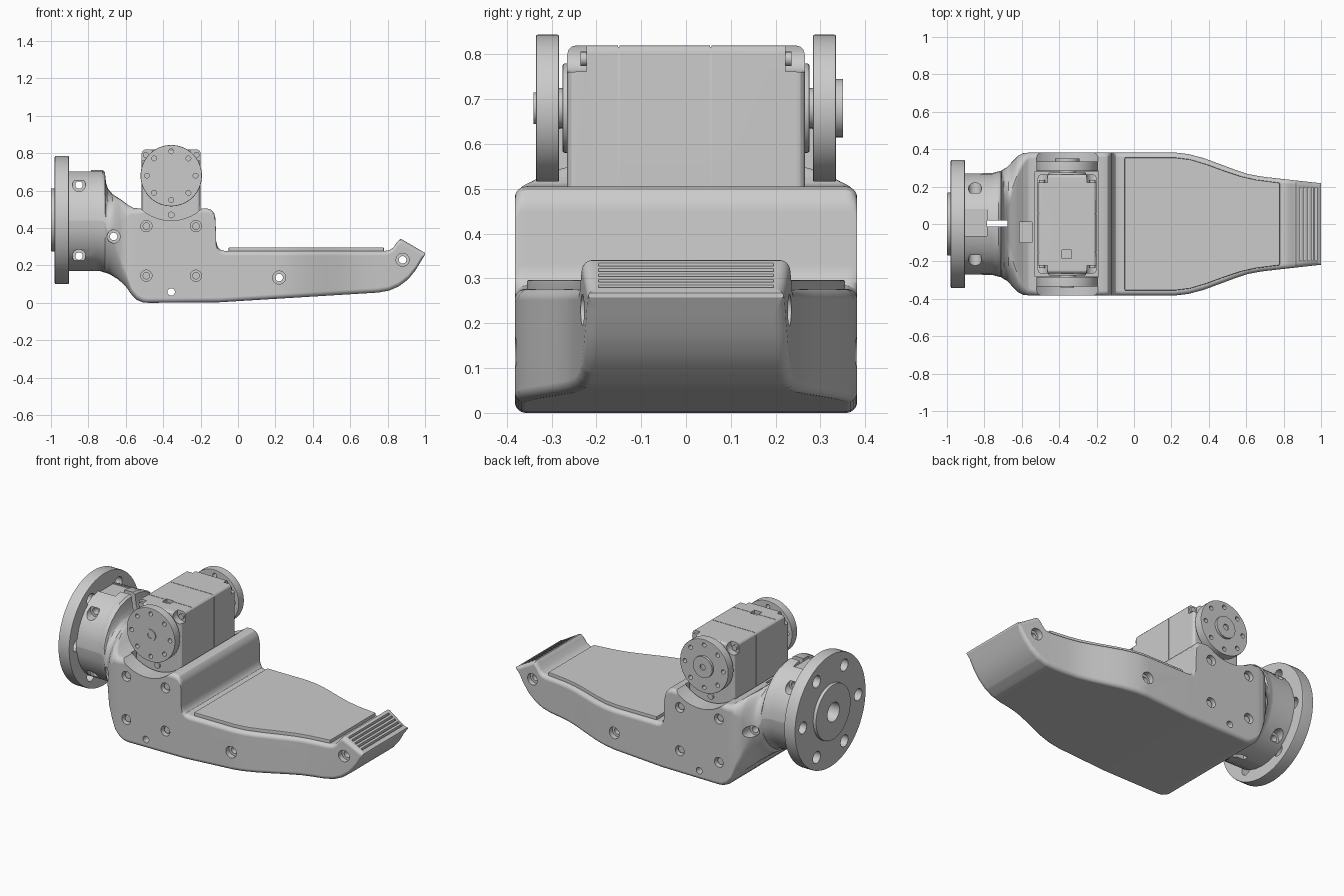
import bpy, bmesh
from math import sin, cos, pi, radians
from mathutils import Matrix, Vector

if "Cube" in bpy.data.objects:
    bpy.data.objects.remove(bpy.data.objects["Cube"])


def make(name, bm):
    bmesh.ops.recalc_face_normals(bm, faces=bm.faces)
    me = bpy.data.meshes.new(name)
    bm.to_mesh(me)
    bm.free()
    ob = bpy.data.objects.new(name, me)
    bpy.context.collection.objects.link(ob)
    return ob


def activate(ob):
    bpy.ops.object.select_all(action='DESELECT')
    ob.select_set(True)
    bpy.context.view_layer.objects.active = ob


def bevel(ob, width, segments=3):
    m = ob.modifiers.new("Bevel", 'BEVEL')
    m.width, m.segments, m.limit_method = width, segments, 'ANGLE'
    activate(ob)
    bpy.ops.object.modifier_apply(modifier=m.name)
    return ob


def box(name, x0, x1, y0, y1, z0, z1):
    bm = bmesh.new()
    bmesh.ops.create_cube(bm, size=1)
    for v in bm.verts:
        v.co = Vector(((x0 + x1) / 2 + v.co.x * (x1 - x0),
                       (y0 + y1) / 2 + v.co.y * (y1 - y0),
                       (z0 + z1) / 2 + v.co.z * (z1 - z0)))
    return make(name, bm)


def cyl(name, axis, a, b, u, w, r, seg=24):
    """Cylinder from a to b on the x or y axis; u, w are the other two coordinates."""
    bm = bmesh.new()
    bmesh.ops.create_cone(bm, cap_ends=True, segments=seg, radius1=r, radius2=r, depth=abs(b - a))
    m = (a + b) / 2
    if axis == 'x':
        mat = Matrix.Translation((m, u, w)) @ Matrix.Rotation(pi / 2, 4, 'Y')
    else:
        mat = Matrix.Translation((u, m, w)) @ Matrix.Rotation(pi / 2, 4, 'X')
    bmesh.ops.transform(bm, matrix=mat, verts=bm.verts)
    return make(name, bm)


def cut(ob, cutter):
    m = ob.modifiers.new("Cut", 'BOOLEAN')
    m.operation, m.solver, m.object = 'DIFFERENCE', 'EXACT', cutter
    activate(ob)
    bpy.ops.object.modifier_apply(modifier=m.name)
    bpy.data.objects.remove(cutter)


def smooth(ob):
    activate(ob)
    bpy.ops.object.shade_smooth_by_angle(angle=radians(30))
    m = ob.modifiers.new("Normals", 'WEIGHTED_NORMAL')
    m.keep_sharp = True


def lerp(table, x):
    if x <= table[0][0]:
        return table[0][1]
    for (x0, v0), (x1, v1) in zip(table, table[1:]):
        if x <= x1:
            return v0 + (v1 - v0) * (x - x0) / (x1 - x0)
    return table[-1][1]


# Foot body: rounded-rectangle sections lofted along x
top = [(-.91, .71), (-.725, .71), (-.712, .70), (-.705, .64), (-.695, .61), (-.67, .58),
       (-.63, .555), (-.59, .525), (-.56, .508), (-.53, .505), (-.165, .505), (-.142, .497),
       (-.127, .478), (-.12, .45), (-.117, .33), (-.11, .302), (-.095, .284), (-.07, .277),
       (.78, .277), (.81, .282), (.832, .297), (.85, .325), (.866, .341), (.875, .34), (1, .267)]
low = [(-.91, .17), (-.74, .17), (-.69, .155), (-.64, .125), (-.6, .088), (-.57, .045),
       (-.54, .015), (-.51, .003), (-.48, 0), (-.1, .003), (.75, .055), (.81, .066),
       (.86, .088), (.91, .126), (.95, .175), (.98, .225), (1, .257)]
half = [(-.91, .27), (-.76, .272), (-.71, .285), (-.68, .305), (-.65, .335), (-.62, .365),
        (-.595, .378), (-.56, .382), (.22, .382), (.29, .374), (.37, .353), (.46, .32), (.54, .29),
        (.61, .267), (.68, .254), (.8, .24), (1, .218)]
radius = [(-.91, .27), (-.71, .27), (-.66, .2), (-.62, .11), (-.57, .04), (-.5, .025), (1, .025)]
xs = sorted({p[0] for t in (top, low, half, radius) for p in t})
bm = bmesh.new()
rings = []
for x in xs:
    z0, z1, h = lerp(low, x), lerp(top, x), lerp(half, x)
    r = min(lerp(radius, x), h - .0005, (z1 - z0) / 2 - .0005)
    ring = []
    for q, (sy, sz) in enumerate([(1, 1), (-1, 1), (-1, -1), (1, -1)]):
        cy = sy * (h - r)
        cz = z1 - r if sz > 0 else z0 + r
        for i in range(9):
            a = (q + i / 8) * pi / 2
            ring.append(bm.verts.new((x, cy + r * cos(a), cz + r * sin(a))))
    rings.append(ring)
for r0, r1 in zip(rings, rings[1:]):
    for i in range(36):
        j = (i + 1) % 36
        bm.faces.new((r0[i], r0[j], r1[j], r1[i]))
bm.faces.new(rings[0])
bm.faces.new(rings[-1])
body = make("foot_body", bm)

# Motor pocket, cable slot and connector recesses
MX, MZ = -.357, .68
cut(body, box("cutter", -.53, -.19, -.28, .28, .1, 1))
cut(body, cyl("cutter", 'y', -.5, .5, MX, MZ, .24, 64))
cut(body, box("cutter", -.785, -.675, -.013, .02, -.2, 1))
cut(body, box("cutter", -.93, -.785, -.065, .08, .69, 1))
cut(body, box("cutter", -.613, -.546, -.1, .01, .46, 1))

# Counterbored cross holes (x, z, depth of counterbore floor)
for x, z, y in [(-.85, .63, .165), (-.85, .25, .165), (-.665, .355, .28), (.22, .135, .35), (.88, .23, .2)]:
    cut(body, cyl("cutter", 'y', -.5, .5, x, z, .02))
    for s in (-1, 1):
        cut(body, cyl("cutter", 'y', s * y, s * .5, x, z, .035))
cut(body, cyl("cutter", 'y', -.5, .5, MX, .058, .02))

# Motor mounting screws
for x in (-.49, -.225):
    for z in (.41, .145):
        for s in (-1, 1):
            cut(body, cyl("cutter", 'y', s * .345, s * .5, x, z, .03))
            smooth(cyl("mount_screw", 'y', s * .34, s * .365, x, z, .02, 16))

# Toe grip grooves across the sloping face
for i in range(5):
    x = .89 + i * .021
    z = lerp(top, x)
    cut(body, box("cutter", x - .005, x + .005, -.195, .195, z - .012, z + .03))
smooth(body)

# Sole pad
edge = [(-.05, .355), (.22, .355), (.3, .345), (.39, .318), (.48, .285), (.57, .255), (.65, .237), (.78, .22)]
bm = bmesh.new()
f = bm.faces.new([bm.verts.new((x, y, .26)) for x, y in edge]
                 + [bm.verts.new((x, -y, .26)) for x, y in reversed(edge)])
ext = bmesh.ops.extrude_face_region(bm, geom=[f])
bmesh.ops.translate(bm, vec=(0, 0, .037), verts=[v for v in ext["geom"] if isinstance(v, bmesh.types.BMVert)])
smooth(bevel(make("top_pad", bm), .005, 2))

# Ankle flange with bolt circle, hub and bore
FZ = .443
flange = bevel(cyl("ankle_flange", 'x', -.98, -.904, 0, FZ, .343, 96), .006, 2)
for i in range(6):
    a = i * pi / 3
    cut(flange, cyl("cutter", 'x', -1.1, -.8, .268 * cos(a), FZ + .268 * sin(a), .036))
hub = bevel(cyl("flange_hub", 'x', -1, -.975, 0, FZ, .168, 64), .004, 2)
for ob in (flange, hub):
    cut(ob, cyl("cutter", 'x', -1.1, -.8, 0, FZ, .058, 32))
    smooth(ob)

# Motor housing with seams, corner pockets and top socket
motor = bevel(box("motor_housing", -.515, -.2, -.265, .265, .105, .82), .02)
for y in (-.15, .055):
    seam = box("cutter", -.6, -.1, y - .0015, y + .0015, .817, .9)
    cut(motor, seam)
    for x in (-.516, -.199):
        cut(motor, box("cutter", x - .003, x + .003, y - .0015, y + .0015, .1, .9))
for x in (-.505, -.21):
    for s in (-1, 1):
        cut(motor, cyl("cutter", 'y', s * .222, s * .3, x, .805, .045))
cut(motor, box("cutter", -.385, -.335, -.185, -.14, .80, .9))
smooth(motor)

# Motor end caps, corner screws and output discs on both sides
for s, outer in ((-1, .34), (1, .35)):
    smooth(bevel(cyl("motor_end_cap", 'y', s * .25, s * .276, MX, MZ, .1, 48), .006, 2))
    smooth(cyl("output_shaft", 'y', s * .25, s * .3, MX, MZ, .045, 32))
    smooth(cyl("cap_screw", 'y', s * .25, s * .275, MX, .47, .018, 16))
    for x in (-.493, -.222):
        smooth(cyl("corner_screw", 'y', s * .21, s * .235, x, .79, .016, 16))
    disc = bevel(cyl("output_disc", 'y', s * .283, s * .335, MX, MZ, .164, 64), .004, 2)
    for i in range(8):
        a = i * pi / 4
        cut(disc, cyl("cutter", 'y', s * .2, s * .5, MX + .13 * cos(a), MZ + .13 * sin(a), .013, 16))
    smooth(disc)
    cap = cyl("disc_hub", 'y', s * .32, s * outer, MX, MZ, .065 if s > 0 else .035, 48)
    cut(cap, cyl("cutter", 'y', s * (outer - .01), s * .5, MX, MZ, .018, 16))
    smooth(cap)
